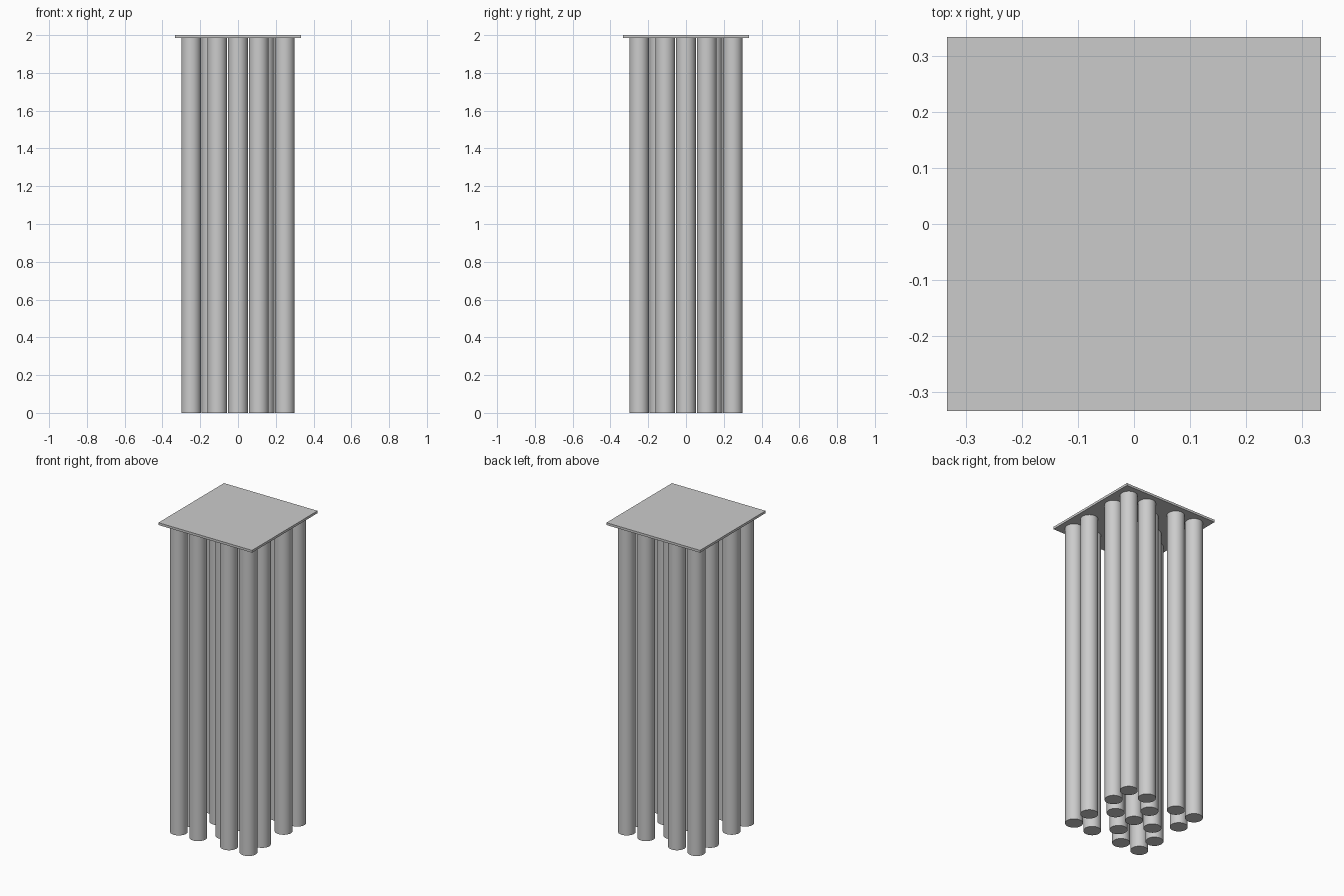
import bpy
import math

if "Cube" in bpy.data.objects:
    bpy.data.objects.remove(bpy.data.objects["Cube"], do_unlink=True)

concrete = bpy.data.materials.new("concrete_grey")
concrete.use_nodes = True
grey = (0.6, 0.6, 0.6, 1.0)
concrete.diffuse_color = grey
concrete.node_tree.nodes["Principled BSDF"].inputs["Base Color"].default_value = grey

HEIGHT = 2.0
CAP_WIDTH = 0.667
CAP_THICKNESS = 0.015
RADIUS = 0.052
OUTER, MIDDLE, INNER = 0.248, 0.11, 0.14


def add_pile(name, x, y):
    top = HEIGHT - 0.001
    bpy.ops.mesh.primitive_cylinder_add(
        vertices=48, radius=RADIUS, depth=top, location=(x, y, top / 2))
    pile = bpy.context.object
    pile.name = name
    pile.data.materials.append(concrete)
    bpy.ops.object.shade_smooth_by_angle(angle=math.radians(40))


# Square cap slab on top
bpy.ops.mesh.primitive_cube_add(size=1, location=(0, 0, HEIGHT - CAP_THICKNESS / 2))
cap = bpy.context.object
cap.name = "cap_slab"
cap.scale = (CAP_WIDTH, CAP_WIDTH, CAP_THICKNESS)
bpy.ops.object.transform_apply(location=False, rotation=False, scale=True)
cap.data.materials.append(concrete)

# Central pile, then each group repeated by quarter turns
add_pile("centre_pile", 0, 0)
groups = {
    "corner_pile": (OUTER, OUTER),
    "edge_pile_a": (OUTER, MIDDLE),
    "edge_pile_b": (OUTER, -MIDDLE),
    "inner_pile": (INNER, 0),
}
for name, (x, y) in groups.items():
    for turn in range(4):
        add_pile(f"{name}_{turn + 1}", x, y)
        x, y = -y, x
